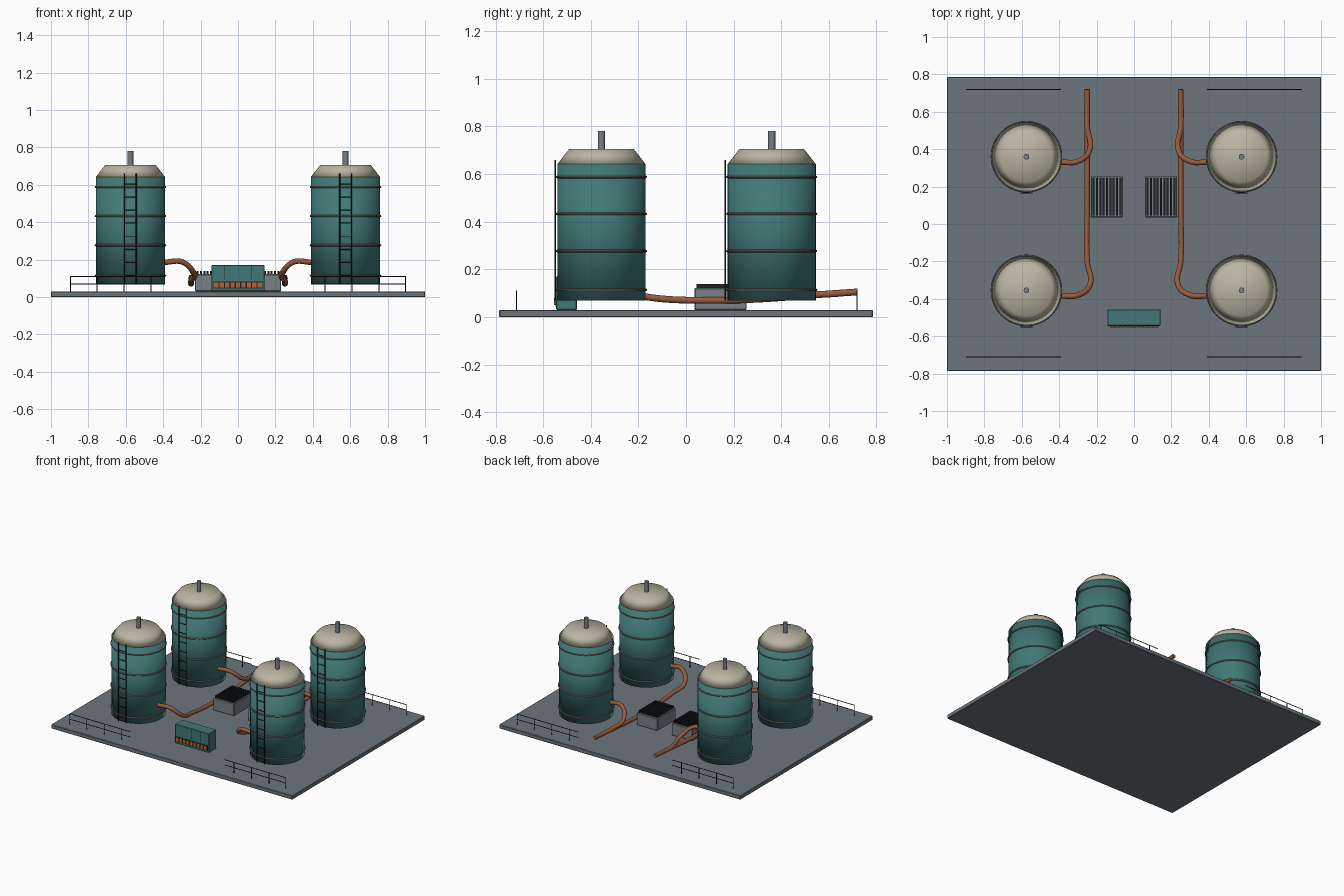
import bpy
import math
from mathutils import Vector

if "Cube" in bpy.data.objects:
    bpy.data.objects.remove(bpy.data.objects["Cube"])


def material(name, color):
    m = bpy.data.materials.new(name)
    m.use_nodes = True
    m.diffuse_color = (*color, 1)
    m.node_tree.nodes["Principled BSDF"].inputs["Base Color"].default_value = (*color, 1)
    return m


SLATE = material("slate floor", (0.15, 0.183, 0.203))
TEAL = material("teal paint", (0.052, 0.19, 0.183))
CREAM = material("cream roof", (0.49, 0.46, 0.36))
COPPER = material("copper pipe", (0.31, 0.105, 0.05))
STEEL = material("grey steel", (0.19, 0.22, 0.24))
HOOP = material("hoop steel", (0.16, 0.155, 0.155))
BLACK = material("black metal", (0.012, 0.016, 0.018))
ORANGE = material("orange switch", (0.45, 0.13, 0.035))


def finish(name, mat, smooth=False):
    ob = bpy.context.object
    ob.name = name
    ob.data.materials.clear()
    ob.data.materials.append(mat)
    if smooth:
        bpy.ops.object.shade_smooth_by_angle(angle=math.radians(40))
    return ob


def box(name, mat, x, y, z, bevel=0):
    """Box from (min, max) pairs on each axis."""
    mid = [(a + b) / 2 for a, b in (x, y, z)]
    bpy.ops.mesh.primitive_cube_add(size=1, location=mid)
    ob = finish(name, mat)
    ob.scale = [b - a for a, b in (x, y, z)]
    bpy.ops.object.transform_apply(location=False, rotation=False, scale=True)
    if bevel:
        mod = ob.modifiers.new("bevel", "BEVEL")
        mod.width = bevel
    return ob


def rod(name, mat, start, end, radius, sides=8):
    a, b = Vector(start), Vector(end)
    bpy.ops.mesh.primitive_cylinder_add(vertices=sides, radius=radius,
                                        depth=(b - a).length, location=(a + b) / 2)
    ob = finish(name, mat, True)
    ob.rotation_euler = (b - a).to_track_quat("Z", "Y").to_euler()
    return ob


def soft_drum(name, mat, x, y, r_bottom, r_top, z0, z1):
    """Capped drum shaded smoothly right over its rims."""
    bpy.ops.mesh.primitive_cone_add(vertices=48, radius1=r_bottom, radius2=r_top,
                                    depth=z1 - z0, location=(x, y, (z0 + z1) / 2))
    finish(name, mat)
    bpy.ops.object.shade_smooth()


def pipe(name, points, radius):
    curve = bpy.data.curves.new(name, "CURVE")
    curve.dimensions = "3D"
    curve.bevel_depth = radius
    curve.bevel_resolution = 4
    curve.use_fill_caps = True
    spline = curve.splines.new("BEZIER")
    spline.bezier_points.add(len(points) - 1)
    for bp, p in zip(spline.bezier_points, points):
        bp.co = p
        bp.handle_left_type = bp.handle_right_type = "AUTO"
    curve.materials.append(COPPER)
    bpy.context.collection.objects.link(bpy.data.objects.new(name, curve))


# Floor slab
box("floor_slab", SLATE, (-1, 1), (-0.785, 0.785), (0, 0.03), 0.003)


def tank(tag, x, y):
    # Shell, tapered roof and vent
    soft_drum("tank_shell_" + tag, TEAL, x, y, 0.185, 0.185, 0.07, 0.642)
    soft_drum("tank_roof_" + tag, CREAM, x, y, 0.185, 0.135, 0.642, 0.706)
    rod("vent_" + tag, STEEL, (x, y, 0.69), (x, y, 0.782), 0.015, 20)
    # Hoops
    for z in (0.114, 0.277, 0.433, 0.588):
        bpy.ops.mesh.primitive_torus_add(location=(x, y, z), major_radius=0.186,
                                         minor_radius=0.0055, major_segments=48,
                                         minor_segments=8)
        finish("hoop_" + tag, HOOP, True)
    # Ladder on the front
    ly = y - 0.195
    for s in (-1, 1):
        rod("ladder_side_" + tag, BLACK, (x + s * 0.031, ly, 0.07), (x + s * 0.031, ly, 0.66), 0.003)
    for i in range(8):
        z = 0.115 + i * 0.07
        rod("ladder_rung_" + tag, BLACK, (x - 0.031, ly, z), (x + 0.031, ly, z), 0.0025)


def cooler(tag, x0, x1):
    # Steel cabinet with black fins standing on its top
    y0, y1 = 0.035, 0.255
    box("cooler_cabinet_" + tag, STEEL, (x0, x1), (y0, y1), (0.03, 0.122), 0.004)
    count = 9
    step = (x1 - x0 - 0.03) / (count - 1)
    for i in range(count):
        x = x0 + 0.015 + i * step
        box("cooler_fin_" + tag, BLACK, (x - 0.0052, x + 0.0052), (y0 + 0.01, y1 - 0.01), (0.12, 0.138))


for side, s in (("right", -1), ("left", 1)):
    tank("front_" + side, s * 0.575, -0.355)
    tank("rear_" + side, s * 0.575, 0.36)
    cooler(side, *sorted((s * 0.058, s * 0.231)))

    # Pipes from each tank to the rear outlet
    long_run = [(0.392, -0.385, 0.186), (0.3, -0.38, 0.188), (0.234, -0.32, 0.125),
                (0.25, -0.2, 0.09), (0.25, 0.1, 0.07), (0.25, 0.72, 0.105)]
    short_run = [(0.392, 0.33, 0.186), (0.3, 0.335, 0.188), (0.236, 0.4, 0.125),
                 (0.25, 0.52, 0.098), (0.25, 0.72, 0.105)]
    for name, run in (("front_tank_pipe_", long_run), ("rear_tank_pipe_", short_run)):
        pipe(name + side, [(s * x, y, z) for x, y, z in run], 0.0145)

    # Guard rails along the front and rear edges
    for end, y in (("front", -0.712), ("rear", 0.718)):
        tag = end + "_" + side
        for z in (0.07, 0.11):
            rod("guard_rail_" + tag, BLACK, (s * 0.39, y, z), (s * 0.895, y, z), 0.0025)
        for x in (0.465, 0.61, 0.755, 0.895):
            rod("rail_post_" + tag, BLACK, (s * x, y, 0.03), (s * x, y, 0.112), 0.0025)

# Control cabinet with door seams and a row of switches
box("control_cabinet", TEAL, (-0.142, 0.142), (-0.545, -0.457), (0.03, 0.172), 0.004)
box("switch_strip", BLACK, (-0.132, 0.132), (-0.549, -0.54), (0.045, 0.082))
for i in range(9):
    x = -0.116 + i * 0.029
    box("switch", ORANGE, (x - 0.011, x + 0.011), (-0.555, -0.545), (0.05, 0.079))
for x in (-0.07, 0, 0.07):
    box("door_seam", BLACK, (x - 0.0012, x + 0.0012), (-0.546, -0.54), (0.095, 0.165))
